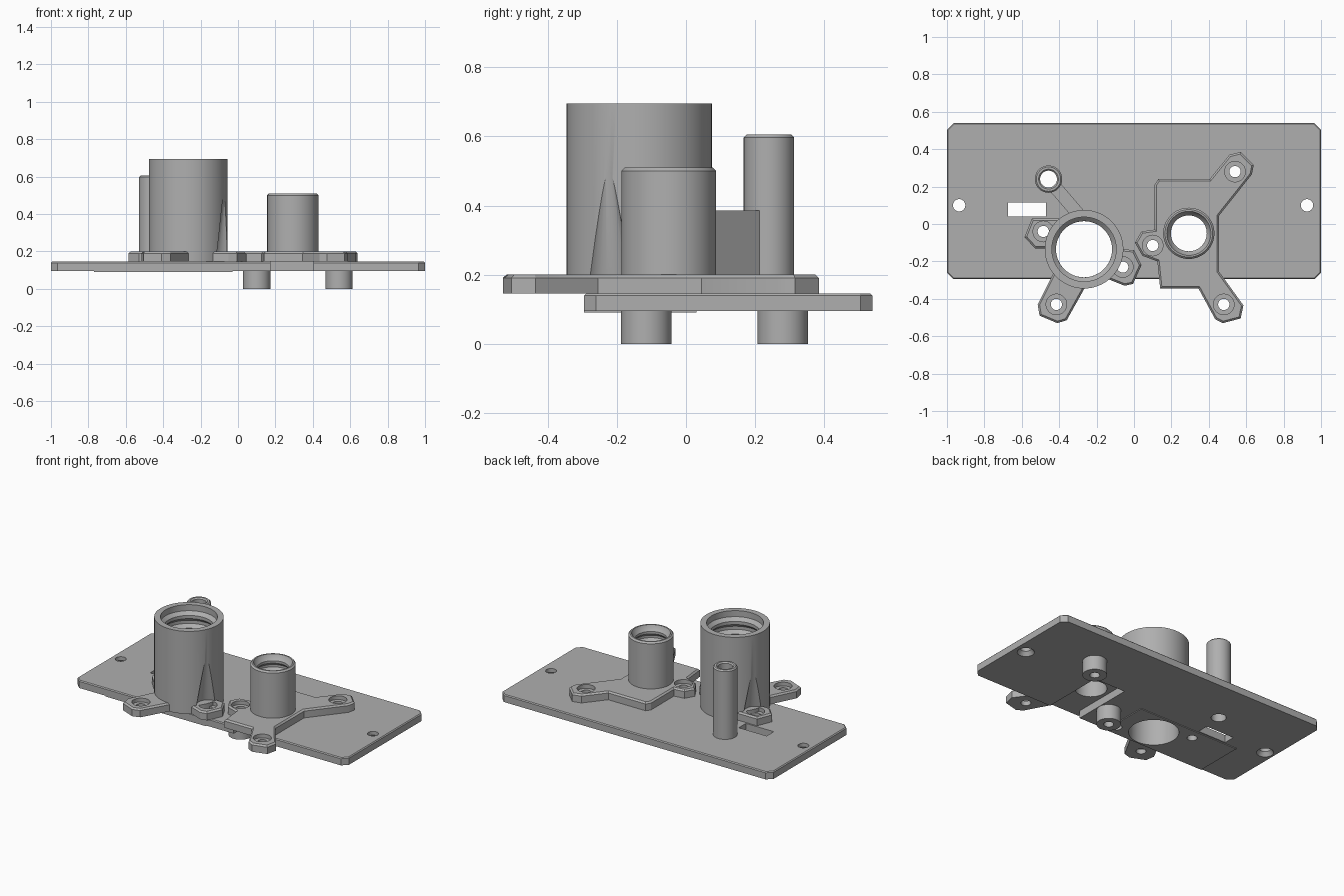
import bpy, bmesh, math
from mathutils import Vector

if "Cube" in bpy.data.objects:
    bpy.data.objects.remove(bpy.data.objects["Cube"], do_unlink=True)

grey = bpy.data.materials.new("plain_grey")
grey.use_nodes = True
GREY = (0.43, 0.43, 0.43, 1)
grey.diffuse_color = GREY
grey.node_tree.nodes["Principled BSDF"].inputs["Base Color"].default_value = GREY

BASE, TOP, FLANGE = 0.095, 0.145, 0.2
BIG, SMALL, POST = (-0.267, -0.135), (0.293, -0.05), (-0.457, 0.24)
LUGS = [(-0.485, -0.04), (-0.06, -0.23), (-0.415, -0.43),
        (0.1, -0.115), (0.54, 0.28), (0.48, -0.43)]


def add_object(name, bm):
    bmesh.ops.recalc_face_normals(bm, faces=bm.faces)
    mesh = bpy.data.meshes.new(name)
    bm.to_mesh(mesh)
    bm.free()
    mesh.materials.append(grey)
    obj = bpy.data.objects.new(name, mesh)
    bpy.context.collection.objects.link(obj)
    return obj


def prism(name, outline, z0, z1, chamfer=0):
    """Extruded outline with an optional chamfer round the top."""
    bm = bmesh.new()
    face = bm.faces.new([bm.verts.new((x, y, z0)) for x, y in outline])
    out = bmesh.ops.extrude_face_region(bm, geom=[face])["geom"]
    bmesh.ops.translate(bm, vec=(0, 0, z1 - z0),
                        verts=[v for v in out if isinstance(v, bmesh.types.BMVert)])
    if chamfer:
        rim = [e for e in bm.edges if all(v.co.z > z1 - 1e-5 for v in e.verts)]
        bmesh.ops.bevel(bm, geom=rim, offset=chamfer, segments=1, affect='EDGES')
    return add_object(name, bm)


def box(name, x0, x1, y0, y1, z0, z1):
    return prism(name, [(x0, y0), (x1, y0), (x1, y1), (x0, y1)], z0, z1)


def revolve(name, centre, profile, sides=64):
    """Closed ring turned from a loop of (radius, height) points."""
    bm = bmesh.new()
    rings = []
    for i in range(sides):
        a = 2 * math.pi * i / sides
        rings.append([bm.verts.new((centre[0] + r * math.cos(a),
                                    centre[1] + r * math.sin(a), z)) for r, z in profile])
    n = len(profile)
    for i in range(sides):
        a, b = rings[i], rings[(i + 1) % sides]
        for j in range(n):
            k = (j + 1) % n
            bm.faces.new((a[j], b[j], b[k], a[k]))
    return add_object(name, bm)


def cone(centre, r0, r1, z0, z1, name="cutter"):
    bm = bmesh.new()
    bmesh.ops.create_cone(bm, cap_ends=True, segments=48, radius1=r0, radius2=r1, depth=z1 - z0)
    bmesh.ops.translate(bm, verts=bm.verts, vec=(*centre, (z0 + z1) / 2))
    return add_object(name, bm)


def cut(obj, cutters):
    """Subtract the cutters for good, then remove them."""
    for c in cutters:
        mod = obj.modifiers.new("cut", 'BOOLEAN')
        mod.operation, mod.solver, mod.object = 'DIFFERENCE', 'EXACT', c
    graph = bpy.context.evaluated_depsgraph_get()
    graph.update()
    mesh = bpy.data.meshes.new_from_object(obj.evaluated_get(graph))
    obj.modifiers.clear()
    obj.data = mesh
    for c in cutters:
        bpy.data.objects.remove(c, do_unlink=True)


def screw_holes(points):
    return ([cone(p, 0.03, 0.03, -0.1, 0.3) for p in points]
            + [cone(p, 0.055, 0.055, 0.175, 0.3) for p in points])


def bore_with_ridges(wide, narrow, top, bottom, count):
    """Inner wall points from top to bottom with thread-like ridges."""
    pitch = (top - bottom) / count
    points = []
    for i in range(count):
        z = top - i * pitch
        points += [(wide, z), (narrow, z - pitch * 0.25),
                   (narrow, z - pitch * 0.5), (wide, z - pitch * 0.75)]
    return points + [(wide, bottom), (narrow, bottom - 0.02)]


# Base plate with clipped corners
c = 0.035
x, y0, y1 = 1.0, -0.295, 0.54
plate = prism("base_plate", [(-x + c, y0), (x - c, y0), (x, y0 + c), (x, y1 - c),
                             (x - c, y1), (-x + c, y1), (-x, y1 - c), (-x, y0 + c)],
              BASE, TOP, 0.006)
mounts = [(-0.935, 0.1), (0.925, 0.1)]
cut(plate, [cone(BIG, 0.15, 0.15, 0, 0.3), cone(POST, 0.045, 0.045, 0, 0.3),
            box("cutter", -0.675, -0.47, 0.04, 0.115, 0, 0.3),
            box("cutter", 0.175, 0.405, -0.4, 0.12, 0, 0.3)]
    + [cone(p, 0.033, 0.033, 0, 0.3) for p in mounts]
    + [cone(p, 0.055, 0.033, 0.09, 0.12) for p in mounts]
    + [cone(p, 0.03, 0.03, 0, 0.3) for p in LUGS])

# Shallow pad under the large socket
pad = box("bottom_pad", -0.77, -0.03, -0.295, 0.03, 0.09, BASE)
cut(pad, [cone(BIG, 0.15, 0.15, 0, 0.3)]
    + [cone(p, 0.03, 0.03, 0, 0.3) for p in LUGS[:2]])

# Flange of the small socket with three lugs
flange = prism("small_socket_flange", [
    (0.11, 0.21), (0.13, 0.24), (0.405, 0.24), (0.51, 0.37), (0.57, 0.385), (0.64, 0.315),
    (0.63, 0.265), (0.455, 0.045), (0.455, -0.255), (0.585, -0.435), (0.57, -0.505),
    (0.475, -0.53), (0.435, -0.51), (0.345, -0.345), (0.14, -0.345), (0.125, -0.2),
    (0.045, -0.17), (0.005, -0.1), (0.04, -0.04), (0.11, -0.03)], TOP, FLANGE, 0.01)
cut(flange, [cone(SMALL, 0.096, 0.096, 0, 0.3)] + screw_holes(LUGS[3:]))

# Lugs round the large socket
outlines = {
    "side_lug": [(-0.545, 0.03), (-0.585, -0.07), (-0.53, -0.13), (-0.4, -0.13), (-0.4, 0.03)],
    "inner_lug": [(-0.11, -0.13), (0, -0.14), (0.04, -0.22), (-0.005, -0.32),
                  (-0.05, -0.33), (-0.2, -0.27)],
    "front_lug": [(-0.41, -0.22), (-0.515, -0.43), (-0.505, -0.49), (-0.41, -0.53),
                  (-0.36, -0.515), (-0.24, -0.3)]}
for (name, outline), p in zip(outlines.items(), LUGS):
    lug = prism(name, outline, TOP, FLANGE, 0.01)
    cut(lug, [cone(BIG, 0.18, 0.18, 0, 0.3)] + screw_holes([p]))

# Large socket, with tapered clearance cuts above the two close lugs
socket = revolve("large_socket", BIG, [(0.21, TOP), (0.21, 0.695), (0.172, 0.695)]
                 + bore_with_ridges(0.172, 0.15, 0.655, 0.4, 3) + [(0.15, TOP)], 96)
cut(socket, [cone(p, 0.07, 0, FLANGE, 0.6) for p in LUGS[:2]])

# Small socket
revolve("small_socket", SMALL, [(0.137, TOP), (0.137, 0.5), (0.127, 0.51), (0.118, 0.51)]
        + bore_with_ridges(0.11, 0.096, 0.49, 0.3, 3) + [(0.096, TOP)])

# Slim post and the rib tying it to the large socket
revolve("slim_post", POST, [(0.073, TOP), (0.073, 0.597), (0.065, 0.605),
                            (0.053, 0.605), (0.045, 0.597), (0.045, TOP)], 48)
a, b = Vector((-0.42, 0.195)), Vector((-0.295, 0.05))
side = (b - a).orthogonal().normalized() * 0.035
prism("rib", [a + side, b + side, b - side, a - side], TOP, 0.385)

# Hollow feet below the plate
for name, p in (("front_foot", LUGS[3]), ("back_foot", LUGS[4])):
    revolve(name, p, [(0.073, 0), (0.073, BASE), (0.03, BASE), (0.03, 0)], 48)

# Smooth round walls, keep corners sharp
for obj in bpy.context.collection.objects:
    if obj.type == 'MESH' and obj.data.materials and obj.data.materials[0] == grey:
        bpy.ops.object.select_all(action='DESELECT')
        obj.select_set(True)
        bpy.context.view_layer.objects.active = obj
        bpy.ops.object.shade_smooth_by_angle(angle=math.radians(30))
